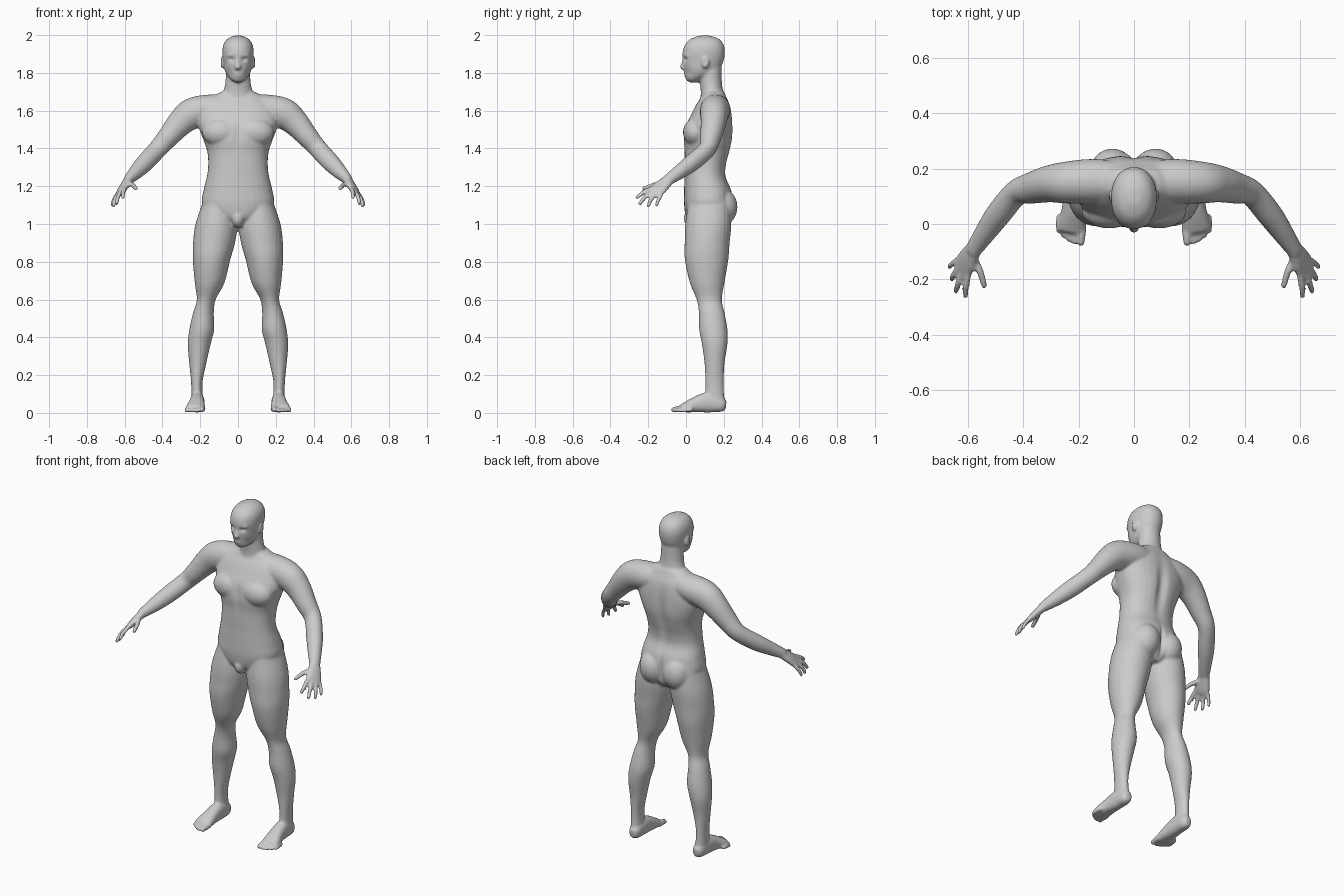
import bpy, bmesh, math
from mathutils import Vector, Matrix

bm = bmesh.new()


def spline(keys, steps=5):
    """Catmull-Rom interpolation through stations of any width."""
    out = []
    for i in range(len(keys) - 1):
        a, b = keys[max(i - 1, 0)], keys[i]
        c, d = keys[i + 1], keys[min(i + 2, len(keys) - 1)]
        for k in range(steps):
            t = k / steps
            out.append([0.5 * (2 * q + (r - p) * t + (2 * p - 5 * q + 4 * r - s) * t * t
                               + (3 * q - p - 3 * r + s) * t ** 3)
                        for p, q, r, s in zip(a, b, c, d)])
    return out + [list(keys[-1])]


def loft(keys, side=None, power=2.0, sign=1, n=32):
    """Skin of elliptical rings (x, y, z, r1, r2); level rings unless a side axis is given."""
    st = spline(keys)
    rings = []
    for i, (x, y, z, r1, r2) in enumerate(st):
        u, v = Vector((1, 0, 0)), Vector((0, 1, 0))
        if side:
            t = (Vector(st[min(i + 1, len(st) - 1)][:3]) - Vector(st[max(i - 1, 0)][:3])).normalized()
            u = Vector(side)
            u = (u - t * u.dot(t)).normalized()
            v = t.cross(u)
        ring = []
        for k in range(n):
            a = 2 * math.pi * k / n
            ca, sa = math.cos(a), math.sin(a)
            p = Vector((x, y, z))
            p += u * r1 * math.copysign(abs(ca) ** (2 / power), ca)
            p += v * r2 * math.copysign(abs(sa) ** (2 / power), sa)
            ring.append(bm.verts.new((p.x * sign, p.y, p.z)))
        rings.append(ring)
    for a, b in zip(rings, rings[1:]):
        for k in range(n):
            bm.faces.new((a[k], a[(k + 1) % n], b[(k + 1) % n], b[k]))
    bm.faces.new(rings[0])
    bm.faces.new(rings[-1])


def ball(c, r):
    bmesh.ops.create_uvsphere(bm, u_segments=24, v_segments=14, radius=1,
                              matrix=Matrix.Translation(c) @ Matrix.Diagonal((*r, 1)))


def digit(base, mid, tip, r, sign):
    """Finger or toe with a rounded end."""
    loft([(*base, r, r), (*mid, r, r), (*tip, r * .85, r * .85)], (1, .3, .2), sign=sign, n=12)
    ball((tip[0] * sign, tip[1], tip[2]), (r * .85,) * 3)


# torso
loft([(0, .13, .985, .05, .07), (0, .12, 1.03, .13, .115), (0, .12, 1.10, .19, .13),
      (0, .115, 1.18, .182, .125), (0, .102, 1.25, .165, .11), (0, .103, 1.31, .158, .111),
      (0, .112, 1.38, .162, .12), (0, .117, 1.45, .185, .13), (0, .123, 1.52, .21, .125),
      (0, .135, 1.58, .21, .108), (0, .143, 1.63, .19, .09), (0, .147, 1.67, .14, .068),
      (0, .147, 1.70, .09, .055)], power=2.3)
# neck
loft([(0, .145, 1.64, .09, .07), (0, .138, 1.70, .078, .06), (0, .132, 1.75, .067, .058),
      (0, .13, 1.84, .062, .058)])
# head
loft([(0, .04, 1.75, .02, .025), (0, .047, 1.765, .04, .047), (0, .068, 1.79, .06, .073),
      (0, .083, 1.82, .072, .094), (0, .091, 1.86, .078, .107), (0, .094, 1.91, .083, .112),
      (0, .097, 1.95, .077, .102), (0, .10, 1.98, .056, .075), (0, .10, 1.997, .022, .03)],
     power=2.15)
# nose, lips, groin
loft([(0, -.006, 1.885, .009, .01), (0, -.014, 1.85, .010, .012), (0, -.020, 1.828, .017, .014),
      (0, -.01, 1.816, .013, .008)], power=2)
ball((0, .002, 1.797), (.026, .014, .007))
ball((0, .004, 1.785), (.022, .014, .007))
ball((0, .035, 1.03), (.035, .048, .05))

SIDE = (.04, .055, -.03)  # across the knuckles
fingers = [((.598, -.18, 1.19), (.607, -.225, 1.168), (.609, -.26, 1.14), .0125),
           ((.617, -.17, 1.175), (.635, -.215, 1.145), (.643, -.243, 1.108), .0125),
           ((.632, -.155, 1.163), (.652, -.185, 1.13), (.658, -.20, 1.095), .012),
           ((.64, -.13, 1.158), (.66, -.147, 1.125), (.666, -.155, 1.10), .011),
           ((.575, -.13, 1.215), (.555, -.175, 1.205), (.541, -.223, 1.188), .0135)]
toes = [(.191, -.066, .017), (.215, -.066, .012), (.236, -.057, .0115),
        (.256, -.042, .011), (.273, -.025, .011)]

for s in (1, -1):
    # leg
    loft([(.105, .125, 1.12, .08, .11), (.114, .118, 1.0, .111, .122), (.127, .112, .9, .111, .119),
          (.14, .109, .81, .099, .115), (.15, .112, .69, .079, .092), (.168, .123, .6, .05, .067),
          (.183, .136, .53, .055, .068), (.192, .145, .44, .066, .075), (.206, .152, .36, .06, .067),
          (.213, .151, .26, .045, .053), (.218, .151, .17, .031, .049), (.217, .152, .1, .03, .05),
          (.215, .155, .04, .035, .054)], sign=s)
    # foot and toes
    loft([(.215, .212, .04, .018, .025), (.214, .185, .044, .034, .04), (.215, .12, .055, .038, .053),
          (.218, .06, .046, .042, .044), (.224, 0, .030, .050, .028), (.229, -.03, .022, .048, .018)],
         (1, 0, 0), 2.3, s)
    for x, y, r in toes:
        digit((x - .004, y + .06, r + .006), (x, y + .025, r + .004), (x, y, r), r, s)
    # shoulder and arm
    loft([(.02, .15, 1.615, .07, .07), (.14, .155, 1.608, .08, .078), (.24, .15, 1.585, .076, .083),
          (.305, .145, 1.535, .067, .071), (.37, .13, 1.46, .057, .057), (.425, .112, 1.397, .046, .05),
          (.49, .035, 1.327, .045, .048), (.54, -.035, 1.275, .038, .039), (.585, -.10, 1.23, .031, .025)],
         (0, 1, 0), sign=s)
    # palm, fingers, thumb
    loft([(.575, -.085, 1.24, .03, .023), (.597, -.12, 1.208, .04, .021), (.612, -.148, 1.183, .046, .018),
          (.622, -.168, 1.168, .042, .013)], SIDE, 2.3, s)
    for f in fingers:
        digit(*f, s)
    # chest, buttock, ear, brow
    ball((s * .09, .048, 1.485), (.10, .064, .075))
    ball((s * .078, .185, 1.09), (.084, .088, .10))
    ball((s * .083, .103, 1.855), (.011, .02, .032))
    ball((s * .033, .008, 1.893), (.028, .02, .008))

bmesh.ops.recalc_face_normals(bm, faces=bm.faces)
mesh = bpy.data.meshes.new("body")
bm.to_mesh(mesh)
bm.free()
body = bpy.data.objects.new("body", mesh)
bpy.context.collection.objects.link(body)
bpy.context.view_layer.objects.active = body
body.select_set(True)

# fuse the parts into one skin and soften the seams
rm = body.modifiers.new("fuse", 'REMESH')
rm.mode = 'VOXEL'
rm.voxel_size = .007
sm = body.modifiers.new("soften", 'SMOOTH')
sm.factor = .5
sm.iterations = 7
for m in ("fuse", "soften"):
    bpy.ops.object.modifier_apply(modifier=m)

# carved hollows: centre, falloff radii, push
hollows = [((0, .25, 1.42), (.03, .08, .14), (0, -.018, 0)),
           ((0, -.02, 1.48), (.02, .06, .07), (0, .008, 0)),
           ((0, .27, 1.09), (.012, .07, .08), (0, -.02, 0))]
for s in (1, -1):
    hollows += [((s * .033, -.005, 1.872), (.015, .04, .011), (0, .013, 0)),
                ((s * .05, .02, 1.80), (.016, .04, .02), (0, .006, 0)),
                ((s * .094, .10, 1.858), (.006, .009, .014), (-s * .006, 0, 0))]
for v in body.data.vertices:
    p = v.co.copy()
    for c, r, push in hollows:
        d = sum(((p[i] - c[i]) / r[i]) ** 2 for i in range(3))
        if d < 9:
            v.co += Vector(push) * math.exp(-d)
    v.co.z = max(v.co.z, 0)

# eyeballs
eyes = []
for s, label in ((1, "left"), (-1, "right")):
    bpy.ops.mesh.primitive_uv_sphere_add(segments=16, ring_count=10, radius=.013,
                                         location=(s * .033, .017, 1.872))
    bpy.context.object.name = label + "_eye"
    eyes.append(bpy.context.object)

skin = bpy.data.materials.new("grey skin")
skin.diffuse_color = (.6, .6, .6, 1)
for ob in [body] + eyes:
    ob.data.materials.append(skin)
    for p in ob.data.polygons:
        p.use_smooth = True
